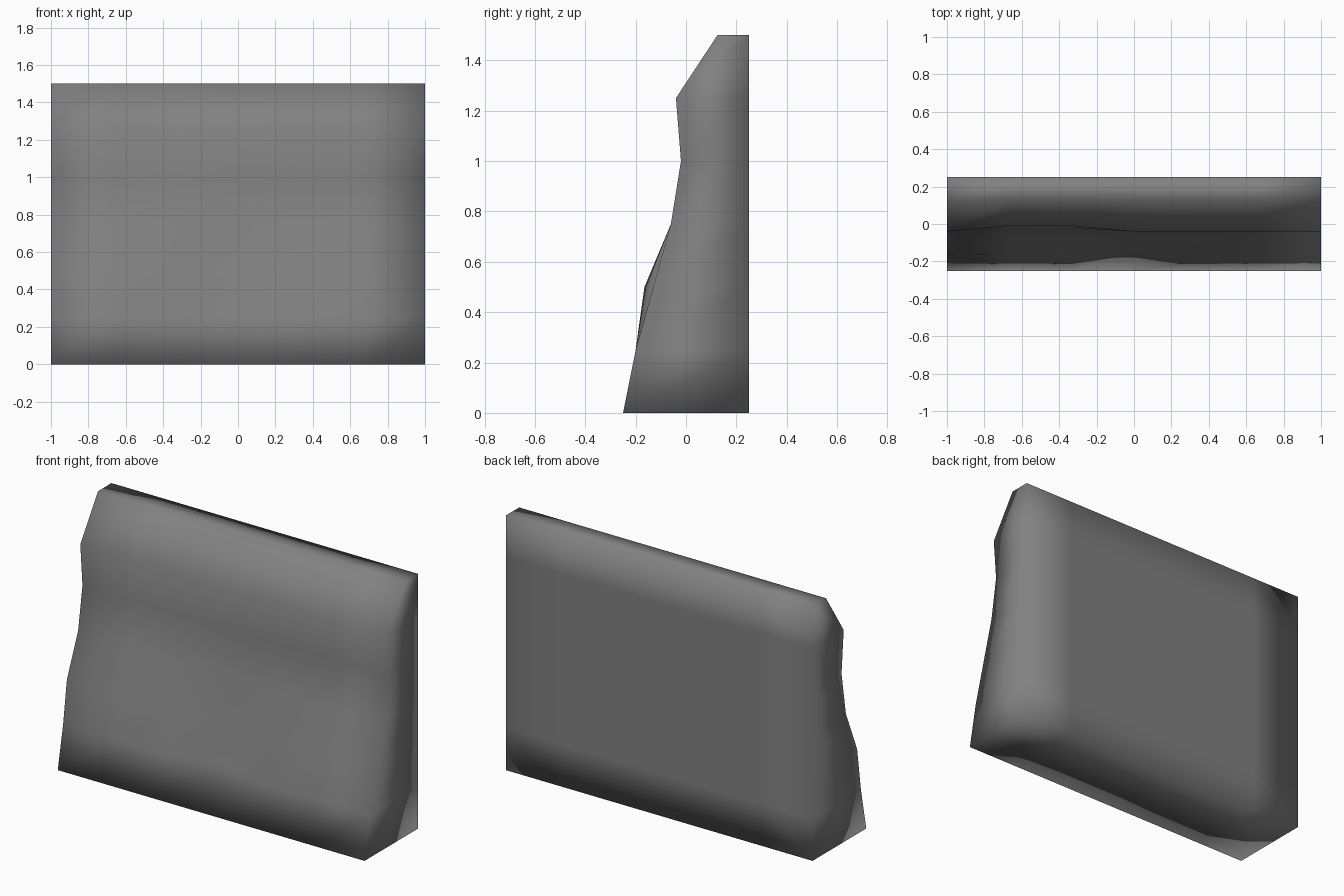
import bpy, bmesh

if "Cube" in bpy.data.objects:
    bpy.data.objects.remove(bpy.data.objects["Cube"])

# Stone grey
mat = bpy.data.materials.new("stone_grey")
mat.diffuse_color = (0.22, 0.22, 0.22, 1)
mat.use_nodes = True
mat.node_tree.nodes["Principled BSDF"].inputs["Base Color"].default_value = mat.diffuse_color

# Stations along the wall, row heights and the front profile
XS = [-1, -0.67, -0.33, 0, 0.33, 0.67, 1]
ZS = [0, 0.25, 0.5, 0.75, 1.0, 1.25, 1.5]
FRONT = [-0.25, -0.2, -0.16, -0.06, -0.02, -0.04, 0.125]
BACK = 0.25
# Uneven weathering: (station, row) -> depth
WORN = {(3, 1): -0.15, (3, 2): -0.10, (2, 2): -0.15, (4, 2): -0.15,
        (6, 2): -0.13, (0, 2): -0.165, (1, 5): -0.01, (2, 5): -0.01}

bm = bmesh.new()
front = [[bm.verts.new((x, WORN.get((i, j), FRONT[j]), z))
          for j, z in enumerate(ZS)] for i, x in enumerate(XS)]
back = [[bm.verts.new((x, BACK, z)) for z in ZS] for x in XS]
nx, nz = len(XS), len(ZS)

# Front and back sheets
for i in range(nx - 1):
    for j in range(nz - 1):
        for g in (front, back):
            bm.faces.new((g[i][j], g[i + 1][j], g[i + 1][j + 1], g[i][j + 1]))
    # Top and bottom strips
    for j in (0, nz - 1):
        bm.faces.new((front[i][j], front[i + 1][j], back[i + 1][j], back[i][j]))
# End strips
for i in (0, nx - 1):
    for j in range(nz - 1):
        bm.faces.new((front[i][j], front[i][j + 1], back[i][j + 1], back[i][j]))
bmesh.ops.recalc_face_normals(bm, faces=bm.faces)
for f in bm.faces:
    f.smooth = True

me = bpy.data.meshes.new("wall_segment")
bm.to_mesh(me)
bm.free()
me.materials.append(mat)
wall = bpy.data.objects.new("wall_segment", me)
bpy.context.collection.objects.link(wall)
